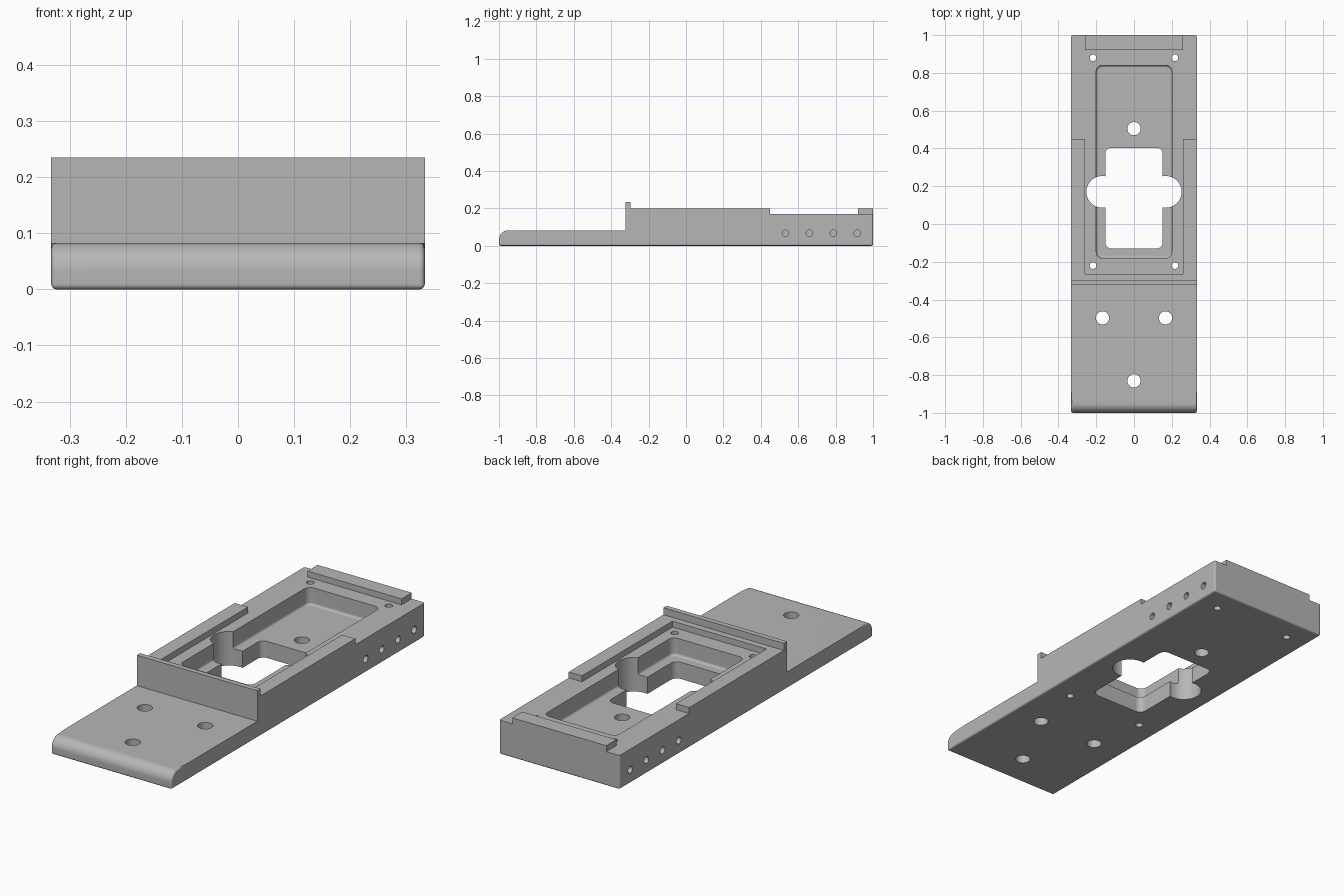
import bpy
import bmesh
from math import sin, cos, pi, radians

cube = bpy.data.objects.get("Cube")
if cube:
    bpy.data.objects.remove(cube, do_unlink=True)

grey = bpy.data.materials.new("plain_grey")
grey.use_nodes = True
GREY = (0.47, 0.47, 0.47, 1)
grey.diffuse_color = GREY
grey.node_tree.nodes["Principled BSDF"].inputs["Base Color"].default_value = GREY


def prism(name, points, low, high, axis="z", rule=None, radius=0.01):
    """Extrude an outline along an axis, rounding the edges picked by a rule."""
    bm = bmesh.new()

    def place(a, b, h):
        return (a, b, h) if axis == "z" else (h, a, b)

    face = bm.faces.new([bm.verts.new(place(a, b, low)) for a, b in points])
    top = bmesh.ops.extrude_face_region(bm, geom=[face])["geom"]
    shift = place(0, 0, high - low)
    bmesh.ops.translate(bm, vec=shift,
                        verts=[v for v in top if isinstance(v, bmesh.types.BMVert)])
    bmesh.ops.recalc_face_normals(bm, faces=bm.faces)
    if rule:
        edges = [e for e in bm.edges if rule(e.verts[0].co, e.verts[1].co)]
        bmesh.ops.bevel(bm, geom=edges, offset=radius, segments=3,
                        profile=0.5, affect="EDGES", clamp_overlap=True)
        bmesh.ops.recalc_face_normals(bm, faces=bm.faces)
    mesh = bpy.data.meshes.new(name)
    bm.to_mesh(mesh)
    bm.free()
    mesh.materials.append(grey)
    obj = bpy.data.objects.new(name, mesh)
    bpy.context.collection.objects.link(obj)
    return obj


def arc(cx, cy, r, start, end, steps):
    return [(cx + r * cos(start + (end - start) * i / steps),
             cy + r * sin(start + (end - start) * i / steps)) for i in range(steps + 1)]


def circle(cx, cy, r, steps=32):
    return arc(cx, cy, r, 0, 2 * pi, steps)[:-1]


def rounded(half, y0, y1, r):
    corners = [(half - r, y1 - r), (r - half, y1 - r), (r - half, y0 + r), (half - r, y0 + r)]
    return [p for i, (x, y) in enumerate(corners)
            for p in arc(x, y, r, i * pi / 2, (i + 1) * pi / 2, 6)]


def activate(obj):
    bpy.ops.object.select_all(action="DESELECT")
    obj.select_set(True)
    bpy.context.view_layer.objects.active = obj


def cut(target, cutter):
    activate(target)
    mod = target.modifiers.new("cut", "BOOLEAN")
    mod.operation, mod.solver, mod.object = "DIFFERENCE", "EXACT", cutter
    bpy.ops.object.modifier_apply(modifier=mod.name)
    bpy.data.objects.remove(cutter, do_unlink=True)


# Body: side outline with rounded nose, upright fence and raised block
HALF, PLATE, FLOOR = 0.333, 0.083, 0.17
nose = arc(-0.95, PLATE - 0.05, 0.05, pi / 2, pi, 8)
outline = [(-1, 0), (1, 0), (1, 0.2), (-0.297, 0.2), (-0.297, 0.235),
           (-0.323, 0.235), (-0.323, PLATE)] + nose


def outer_edge(a, b):
    base = a.z < 0.001 and b.z < 0.001
    back = a.y > 0.99 and b.y > 0.99 and abs(a.x - b.x) < 0.001
    front = a.y < -0.94 and b.y < -0.94 and abs(a.x - b.x) < 0.001
    return base or back or front


body = prism("base_block", outline, -HALF, HALF, "x", outer_edge, 0.009)

# Shallow seat on top, leaving the side rails, front rail and back lip
right = [(0.26, -0.265), (0.26, 0.45), (0.4, 0.45), (0.4, 1.1), (0.26, 1.1), (0.26, 0.92)]
seat = right + [(-x, y) for x, y in reversed(right)]
cut(body, prism("seat_cutter", seat, FLOOR, 0.3))

# Deep pocket with a rounded floor edge
cut(body, prism("pocket_cutter", rounded(0.2, -0.18, 0.84, 0.032), PLATE, 0.3, "z",
                lambda a, b: a.z < PLATE + 0.001 and b.z < PLATE + 0.001, 0.012))

# Window through the floor, with round side reliefs
cut(body, prism("window_cutter", rounded(0.152, -0.13, 0.403, 0.032), -0.1, 0.3))
for side in (-1, 1):
    cut(body, prism("relief_cutter", circle(side * 0.168, 0.17, 0.084, 48), -0.1, 0.3))

# Large and small vertical holes
large = [(-0.167, -0.497), (0.167, -0.497), (0, -0.83), (0, 0.505)]
small = [(x, y) for x in (-0.217, 0.217) for y in (-0.22, 0.88)]
for spots, size in ((large, 0.035), (small, 0.0175)):
    for x, y in spots:
        cut(body, prism("hole_cutter", circle(x, y, size), -0.1, 0.3))

# Row of blind holes in each side
for i in range(4):
    for low, high in ((-0.4, -0.233), (0.233, 0.4)):
        cut(body, prism("side_hole_cutter", circle(0.532 + 0.128 * i, 0.067, 0.0175, 24),
                        low, high, "x"))

# Smooth rounded parts while keeping flats flat
activate(body)
bpy.ops.object.shade_smooth_by_angle(angle=radians(32))
weighted = body.modifiers.new("flat_normals", "WEIGHTED_NORMAL")
weighted.keep_sharp = True
